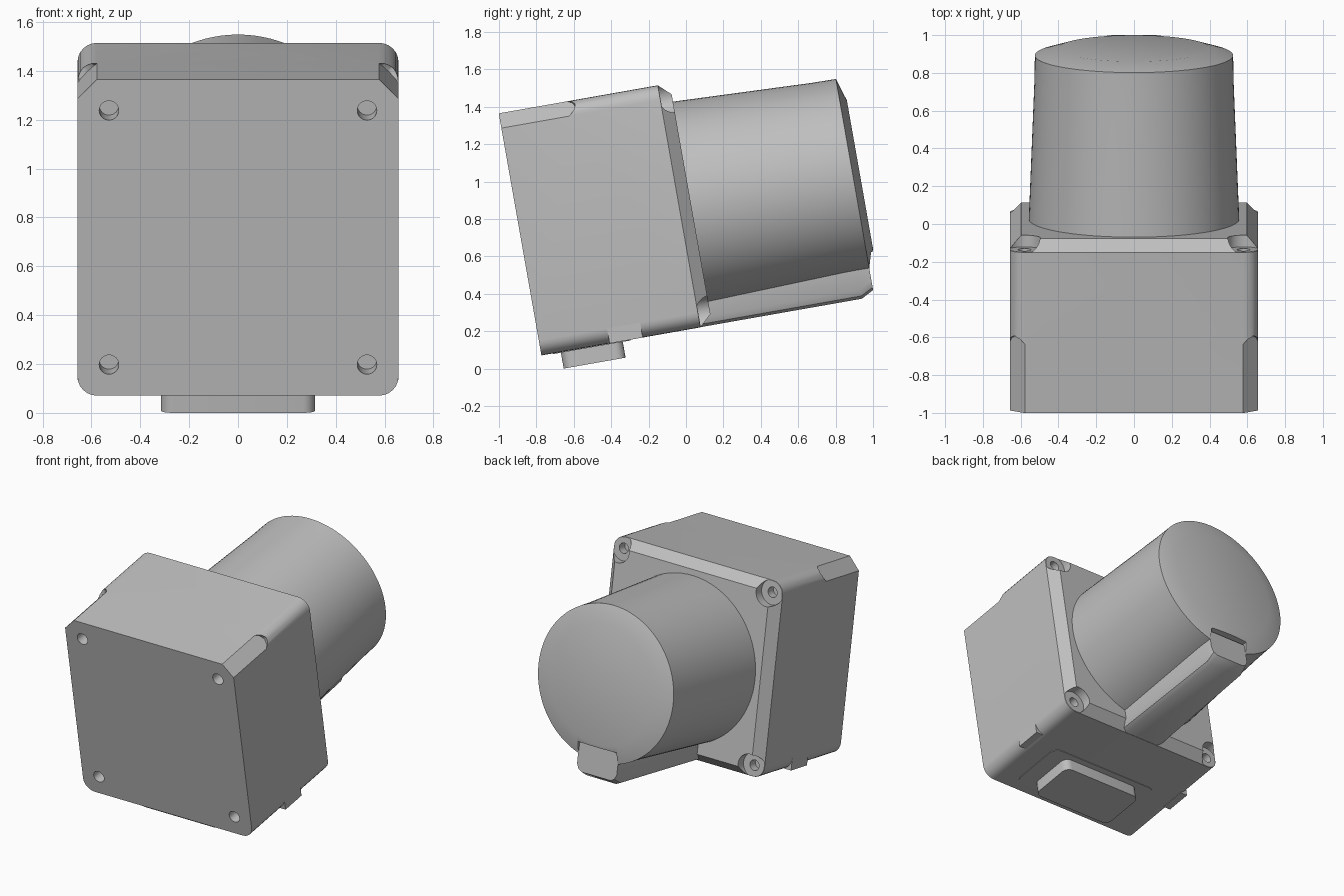
import bpy, bmesh
from math import cos, sin, pi, radians
from mathutils import Matrix

cube = bpy.data.objects.get("Cube")
if cube:
    bpy.data.objects.remove(cube, do_unlink=True)

GREY = (0.52, 0.52, 0.52, 1)
mat = bpy.data.materials.new("grey_plastic")
mat.use_nodes = True
mat.diffuse_color = GREY
mat.node_tree.nodes["Principled BSDF"].inputs["Base Color"].default_value = GREY

# Parts are modelled untilted: x across, y along the barrel, z up
TILT = Matrix.Translation((0, -0.887, 0.7175)) @ Matrix.Rotation(radians(10), 4, 'X')
HALF = 0.657    # half width of the square housing
LID = 0.863     # start of the rear chamfer
BACK = 0.928    # rear face of the housing


def circle(r, cx=0, cz=0, n=32):
    return [(cx + r * cos(2 * pi * i / n), cz + r * sin(2 * pi * i / n)) for i in range(n)]


def rounded(hx, hz, r, cx=0, cz=0, n=6):
    pts = []
    for q, (sx, sz) in enumerate([(1, 1), (-1, 1), (-1, -1), (1, -1)]):
        for i in range(n + 1):
            a = pi / 2 * (q + i / n)
            pts.append((cx + sx * (hx - r) + r * cos(a), cz + sz * (hz - r) + r * sin(a)))
    return pts


def loft(name, sections, matrix=None):
    """Skin closed (x, z) outlines placed at successive y positions."""
    bm = bmesh.new()
    rings = [[bm.verts.new((x, y, z)) for x, z in pts] for y, pts in sections]
    for a, b in zip(rings, rings[1:]):
        for i in range(len(a)):
            j = (i + 1) % len(a)
            bm.faces.new((a[i], a[j], b[j], b[i]))
    bm.faces.new(rings[0][::-1])
    bm.faces.new(rings[-1])
    if matrix:
        bm.transform(matrix)
    bmesh.ops.recalc_face_normals(bm, faces=bm.faces)
    mesh = bpy.data.meshes.new(name)
    bm.to_mesh(mesh)
    bm.free()
    obj = bpy.data.objects.new(name, mesh)
    bpy.context.collection.objects.link(obj)
    mesh.materials.append(mat)
    return obj


def cut(obj, cutters):
    for c in cutters:
        mod = obj.modifiers.new("cut", 'BOOLEAN')
        mod.object = c
        mod.solver = 'EXACT'
        c.hide_render = True
    deps = bpy.context.evaluated_depsgraph_get()
    mesh = bpy.data.meshes.new_from_object(obj.evaluated_get(deps))
    obj.modifiers.clear()
    obj.data = mesh
    for c in cutters:
        bpy.data.objects.remove(c, do_unlink=True)


def finish(obj):
    obj.data.transform(TILT)
    bpy.ops.object.select_all(action='DESELECT')
    obj.select_set(True)
    bpy.context.view_layer.objects.active = obj
    bpy.ops.object.shade_smooth_by_angle(angle=radians(30))


# Turns an outline lofted along y so that it extends downward instead
DOWN = Matrix.Rotation(radians(-90), 4, 'X')

# Housing with a chamfered rear rim
housing = loft("housing", [
    (0, rounded(HALF, HALF, 0.08)),
    (LID, rounded(HALF, HALF, 0.08)),
    (BACK, rounded(HALF - 0.06, HALF - 0.06, 0.04))])
cutters = []
for sx in (-1, 1):
    # Bevelled grips on the front part of the top corners
    cutters.append(loft("grip_cutter", [
        (y, [(sx * (HALF - 0.08 - e), HALF + e), (sx * (HALF + e), HALF - 0.08 - e),
             (sx * (HALF + 0.1), HALF + 0.1)])
        for y, e in ((-0.05, 0), (0.37, 0), (0.395, -0.012), (0.41, -0.035))]))
    # Mounting holes underneath
    cutters.append(loft("mount_cutter", [(0.5, circle(0.04, sx * 0.55, -0.46)),
                                         (0.8, circle(0.04, sx * 0.55, -0.46))], DOWN))
    for sz in (-1, 1):
        # Front holes, rear screw pockets and the screw holes in them
        for r, p, y0, y1 in ((0.04, 0.528, -0.1, 0.12),
                             (0.085, 0.58, LID + 0.002, 1.1),
                             (0.035, 0.58, LID - 0.06, LID + 0.05)):
            ring = circle(r, sx * p, sz * p)
            cutters.append(loft("hole_cutter", [(y0, ring), (y1, ring)]))

# Square lugs that fill the rounded bottom corners around the mounting holes
lugs = []
for sx, side in ((-1, "right"), (1, "left")):
    x0, x1 = sx * 0.602, sx * HALF
    outline = [(x0, -HALF), (x1, -HALF), (x1, -0.56), (x0, -0.56)]
    lugs.append(loft(side + "_mount_lug", [(0.37, outline), (0.55, outline)]))
cut(housing, cutters)

# Tapered barrel with a shallow domed end
barrel = loft("barrel", [(y, circle(r, n=96)) for y, r in (
    (BACK - 0.03, 0.558), (BACK, 0.557), (1.675, 0.527), (1.807, 0.525), (1.845, 0.402))])
notch = [(-0.16, -0.7), (0.16, -0.7), (0.15, -0.42), (-0.15, -0.42)]
cut(barrel, [loft("notch_cutter", [(1.79, notch), (2, notch)])])


# Cable duct running under the barrel
def duct_outline(w, bottom):
    half = [(w, -0.43), (w, bottom + 0.05), (w - 0.015, bottom + 0.015), (w - 0.045, bottom)]
    return half + [(-x, z) for x, z in reversed(half)]


duct = loft("cable_duct", [(0.85, duct_outline(0.18, -0.656)),
                           (1.74, duct_outline(0.16, -0.656)),
                           (1.807, duct_outline(0.155, -0.621))])

# Connector block and its base plate below the housing
block = rounded(0.315, 0.168, 0.05, 0, -0.273)
connector = loft("connector_block", [(0.64, block), (0.747, block)], DOWN)
plate = rounded(0.44, 0.21, 0.06, 0, -0.273)
base = loft("connector_plate", [(0.652, plate), (0.661, plate)], DOWN)

# DOWN mirrors nothing across x; it sends local y to -z and local z to y
for part in (connector, base):
    ys = [v.co.y for v in part.data.vertices]
    if max(ys) < 0:
        part.data.transform(Matrix.Rotation(pi, 4, 'Z'))

for part in [housing, barrel, duct, connector, base] + lugs:
    finish(part)
